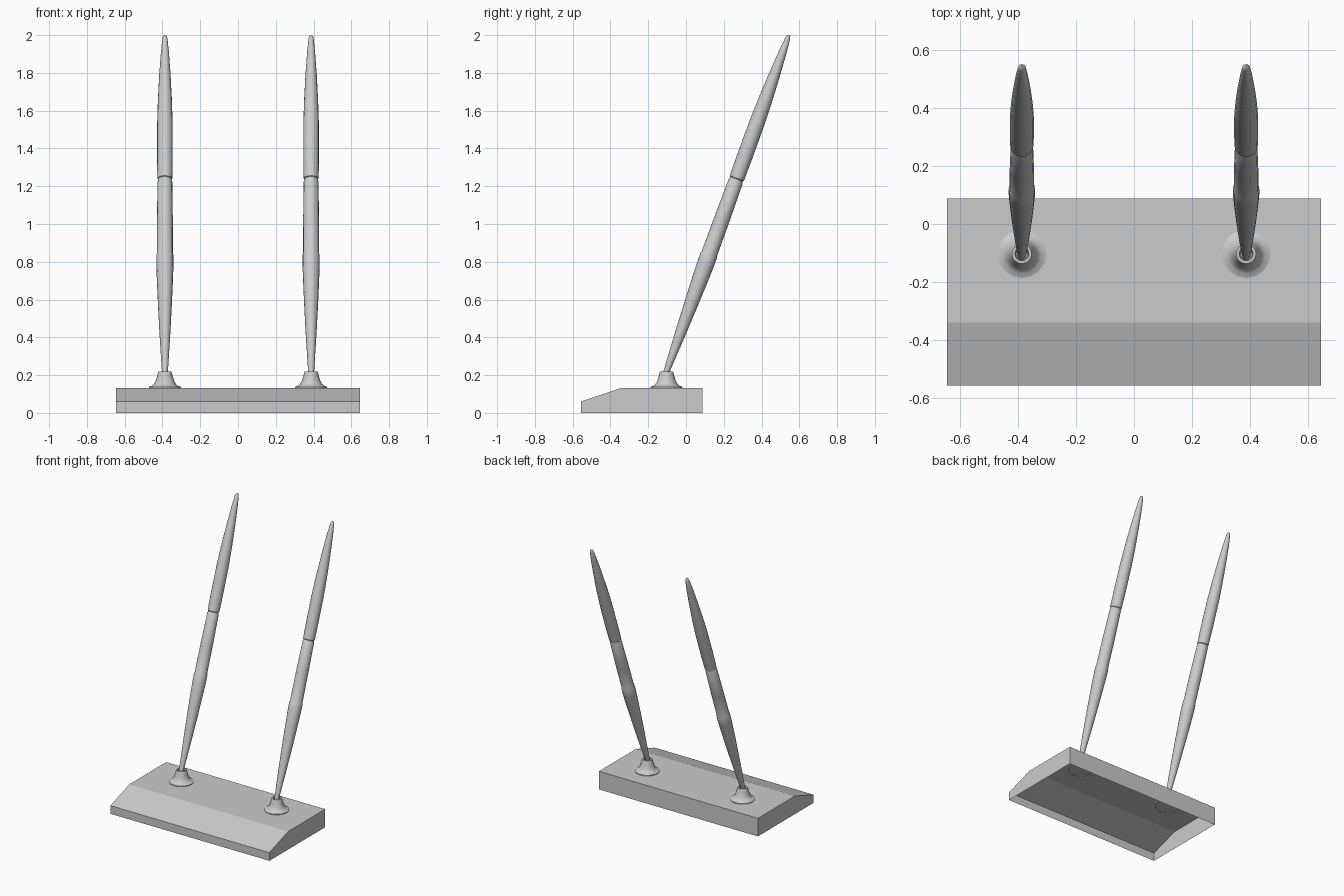
import bpy, bmesh, math
from mathutils import Matrix

cube = bpy.data.objects.get("Cube")
if cube:
    bpy.data.objects.remove(cube, do_unlink=True)

grey = bpy.data.materials.new("light_grey")
grey.use_nodes = True
colour = (0.6, 0.6, 0.6, 1)
grey.diffuse_color = colour
grey.node_tree.nodes["Principled BSDF"].inputs["Base Color"].default_value = colour


def finish(name, bm):
    mesh = bpy.data.meshes.new(name)
    bm.to_mesh(mesh)
    bm.free()
    mesh.materials.append(grey)
    obj = bpy.data.objects.new(name, mesh)
    bpy.context.collection.objects.link(obj)
    return obj


def lathe(name, profile, matrix, sides=16):
    """Spin (radius, height) points round z, place them and smooth them."""
    bm = bmesh.new()
    rings = []
    for r, h in profile:
        angles = [math.tau * i / sides for i in range(sides)]
        rings.append([bm.verts.new((r * math.cos(a), r * math.sin(a), h)) for a in angles])
    for low, high in zip(rings, rings[1:]):
        for i in range(sides):
            j = (i + 1) % sides
            bm.faces.new((low[i], low[j], high[j], high[i]))
    bm.faces.new(rings[-1])
    bm.transform(matrix)
    obj = finish(name, bm)
    bpy.ops.object.select_all(action='DESELECT')
    obj.select_set(True)
    bpy.context.view_layer.objects.active = obj
    bpy.ops.object.shade_smooth_by_angle(angle=math.radians(35))


# Base: sloped-front shell, open underneath
bm = bmesh.new()
section = [(-0.557, 0), (-0.557, 0.06), (-0.34, 0.133), (0.088, 0.133), (0.088, 0)]
right, left = [[bm.verts.new((x, y, z)) for y, z in section] for x in (-0.645, 0.645)]
for i in range(len(section) - 1):
    bm.faces.new((right[i], left[i], left[i + 1], right[i + 1]))
bm.faces.new(right)
bm.faces.new(left[::-1])
finish("base", bm)

# Flared holder with a hollow mouth
HOLDER = [(0.084, 0.131), (0.084, 0.138), (0.066, 0.145), (0.055, 0.157), (0.047, 0.175),
          (0.041, 0.195), (0.036, 0.216), (0.034, 0.22), (0.024, 0.22), (0.02, 0.195)]

# Pen: tapered grip, middle barrel, groove, pointed cap
PEN = [(0.012, -0.03), (0.016, 0), (0.022, 0.1), (0.029, 0.22), (0.036, 0.36), (0.042, 0.5),
       (0.0455, 0.6), (0.0455, 0.655), (0.0425, 0.662), (0.042, 0.85), (0.039, 1.07),
       (0.036, 1.075), (0.036, 1.084), (0.04, 1.088), (0.0415, 1.2), (0.041, 1.4),
       (0.037, 1.53), (0.03, 1.67), (0.021, 1.8), (0.0135, 1.876), (0.009, 1.89), (0.003, 1.895)]

for side, x in (("right", -0.387), ("left", 0.387)):
    lathe(f"{side}_holder", HOLDER, Matrix.Translation((x, -0.103, 0)))
    tilt = Matrix.Rotation(math.radians(-20), 4, 'X')
    lathe(f"{side}_pen", PEN, Matrix.Translation((x, -0.103, 0.22)) @ tilt)
